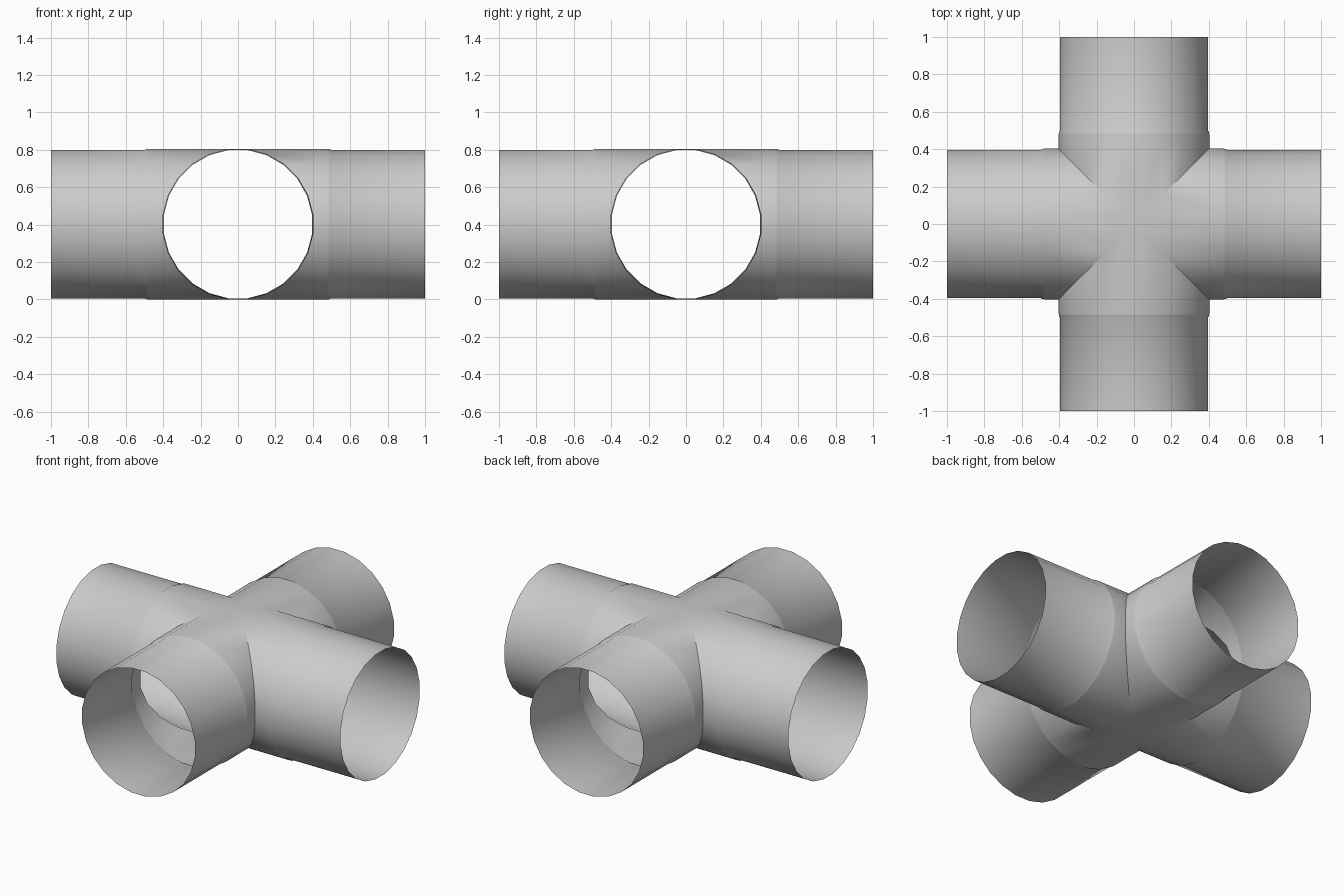
import bpy, bmesh
from math import sin, cos, pi, radians

if "Cube" in bpy.data.objects:
    bpy.data.objects.remove(bpy.data.objects["Cube"])

SIDES = 24
FLAT = cos(pi / SIDES)          # flat sides face up, down and sideways
R_BODY = 0.4025 / FLAT          # junction body radius
R_PIPE = 0.396 / FLAT           # slightly narrower outer pipe
CZ = 0.4025

bm = bmesh.new()


def place(arm, along, side, z):
    """Turn arm-local coordinates by quarter turns."""
    x, y = along, side
    for _ in range(arm):
        x, y = -y, x
    return bm.verts.new((x, y, z))


def ring(arm, radius, dist=None):
    verts = []
    for i in range(SIDES):
        a = (i + 0.5) * 2 * pi / SIDES
        side = radius * cos(a)
        along = abs(side) if dist is None else dist   # None = mitred end
        verts.append(place(arm, along, side, CZ + radius * sin(a)))
    return verts


# four arms: mitred body, rounded collar step, open pipe
for arm in range(4):
    rings = [ring(arm, R_BODY),
             ring(arm, R_BODY, 0.48),
             ring(arm, R_BODY - 0.002, 0.492),
             ring(arm, R_PIPE, 0.5),
             ring(arm, R_PIPE, 1.0)]
    for a, b in zip(rings, rings[1:]):
        for i in range(SIDES):
            j = (i + 1) % SIDES
            quad = []
            for v in (a[i], b[i], b[j], a[j]):
                quad.append(v)
            bm.faces.new(quad)

# small flat squares where the arms meet, top and bottom
h = R_BODY * sin(pi / SIDES)
for s in (1, -1):
    bm.faces.new([place(k, h, h, CZ + s * R_BODY * FLAT) for k in range(4)])

# side seam has two mitred points per arm that coincide with its neighbour
bmesh.ops.remove_doubles(bm, verts=bm.verts, dist=0.0005)
bmesh.ops.recalc_face_normals(bm, faces=bm.faces)
top = max(bm.faces, key=lambda f: f.calc_center_median().z)
if top.normal.z < 0:
    bmesh.ops.reverse_faces(bm, faces=bm.faces)

mesh = bpy.data.meshes.new("pipe_cross")
bm.to_mesh(mesh)
bm.free()
obj = bpy.data.objects.new("pipe_cross", mesh)
bpy.context.collection.objects.link(obj)
bpy.context.view_layer.objects.active = obj
obj.select_set(True)
bpy.ops.object.shade_smooth_by_angle(angle=radians(35))
